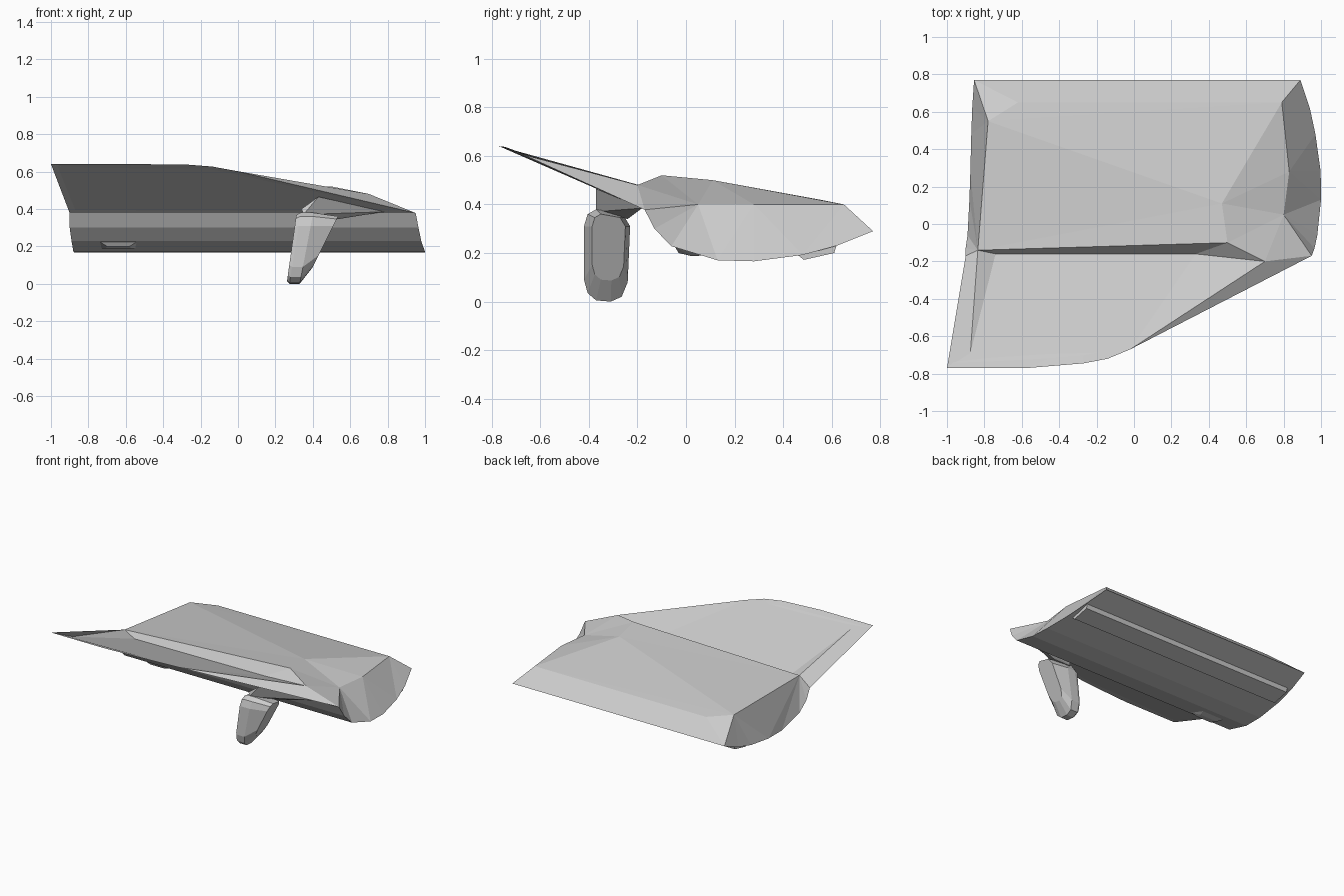
import bpy, bmesh
from mathutils import Vector

if "Cube" in bpy.data.objects:
    bpy.data.objects.remove(bpy.data.objects["Cube"])


def finish(name, bm):
    bmesh.ops.remove_doubles(bm, verts=bm.verts, dist=0.0005)
    bmesh.ops.recalc_face_normals(bm, faces=bm.faces)
    me = bpy.data.meshes.new(name)
    bm.to_mesh(me)
    bm.free()
    ob = bpy.data.objects.new(name, me)
    bpy.context.collection.objects.link(ob)
    return ob


def hull(name, pts):
    bm = bmesh.new()
    for p in pts:
        bm.verts.new(p)
    bmesh.ops.convex_hull(bm, input=bm.verts)
    return finish(name, bm)


def loft(name, rings):
    bm = bmesh.new()
    rv = [[bm.verts.new(p) for p in r] for r in rings]
    n = len(rv[0])
    for a, b in zip(rv, rv[1:]):
        for i in range(n):
            bm.faces.new((a[i], a[(i + 1) % n], b[(i + 1) % n], b[i]))
    bm.faces.new(rv[0])
    bm.faces.new(rv[-1])
    return finish(name, bm)


# Door shell: outer skin profile rows are y, z, left x, right x
skin = [(-.17, .378, -.90, .95), (-.13, .30, -.90, .965), (-.06, .228, -.89, .98),
        (.13, .17, -.88, 1.0), (.28, .166, -.875, .998), (.48, .192, -.87, .97),
        (.62, .23, -.865, .94), (.77, .29, -.855, .89)]
pts = {
    # end cap ridges and inner trim
    "A": (.79, .65, .40), "B": (.83, .28, .40), "C": (.80, .05, .40),
    "E": (-.78, .55, .42), "J": (-.62, .65, .40), "F": (-.835, -.14, .465),
    "G": (.50, -.10, .52), "H": (.47, .11, .50), "T": (.70, -.20, .48),
    # window sill and frame
    "P": (.33, -.16, .44), "Q": (-.74, -.16, .43), "S": (-.875, -.69, .612),
    "W0": (-1, -.77, .64), "W1": (-.57, -.77, .64), "W2": (-.27, -.745, .637),
    "W3": (-.14, -.72, .627), "W4": (-.02, -.67, .605)}
for i, (y, z, xl, xr) in enumerate(skin):
    pts[f"L{i}"] = (xl, y, z)
    pts[f"R{i}"] = (xr, y, z)

faces = [f"L{i} L{i+1} R{i+1} R{i}" for i in range(7)]
# end caps, right then left
faces += ["R7 R6 A", "R6 R5 A", "R5 B A", "R5 R4 B", "R4 R3 B", "R3 C B",
          "R3 R2 C", "R2 R1 C", "R1 R0 C",
          "L7 E L6", "L6 E L5", "L5 E L4", "L4 E F", "L4 F L3", "L3 F L2",
          "L2 F L1", "L1 F L0"]
# inner trim
faces += ["L7 R7 A J", "L7 J E", "J A E", "E A H", "E H F", "F H G",
          "A B H", "B C H", "C G H", "C T G", "C R0 T"]
# sill wall, glass inside, frame edges, outside
faces += ["F G P Q", "G T P", "P T W4", "Q P W4 W3 W2 W1 S", "S W1 W0",
          "F Q S", "F S W0 L0", "T R0 W4", "L0 W0 W1 W2 W3 W4 R0"]
bm = bmesh.new()
vs = {k: bm.verts.new(p) for k, p in pts.items()}
for f in faces:
    outer = bm.faces.new([vs[k] for k in f.split()])
bmesh.ops.recalc_face_normals(bm, faces=bm.faces)
# window glass slightly set into its frame
bmesh.ops.inset_individual(bm, faces=[outer], thickness=.045, depth=-.003)
finish("door_shell", bm)

# Rub strip along the lower door
strip = [(.46, .192), (.485, .172), (.61, .20), (.62, .232), (.54, .225)]
loft("rub_strip", [[(x, y, z) for y, z in strip] for x in (-.83, .93)])

# Door handle flap
hull("door_handle", [(x, y, z) for xs, y, z in
                     (((-.74, -.54), -.045, .225), ((-.71, -.57), .02, .188),
                      ((-.71, -.57), .03, .188), ((-.74, -.54), .09, .19),
                      ((-.70, -.58), -.03, .20)) for x in xs])

# Mirror housing: rounded outline swept into a tapering shell
outline = [(-.42, .09), (-.405, .035), (-.37, .005), (-.31, 0), (-.265, .02),
           (-.24, .08), (-.23, .31), (-.26, .36), (-.37, .38), (-.405, .36),
           (-.42, .31)]


def ring(s, x0, slope, top):
    # shrink about the upper inner part of the outline
    out = []
    for y, z in outline:
        y, z = -.30 + (y + .30) * s, top + (z - top) * s
        out.append((x0 + slope * z, y, z))
    return out


loft("mirror_housing", [ring(.93, .26, .14, .20), ring(1, .275, .16, .20),
                        ring(1, .33, .19, .20), ring(.72, .355, .50, .31)])

# Mirror mount
hull("mirror_mount", [(.34, -.36, .40), (.43, -.37, .465), (.35, -.37, .37),
                      (.56, -.25, .36), (.78, -.18, .385), (.40, -.20, .39),
                      (.36, -.24, .34), (.50, -.24, .34)])
